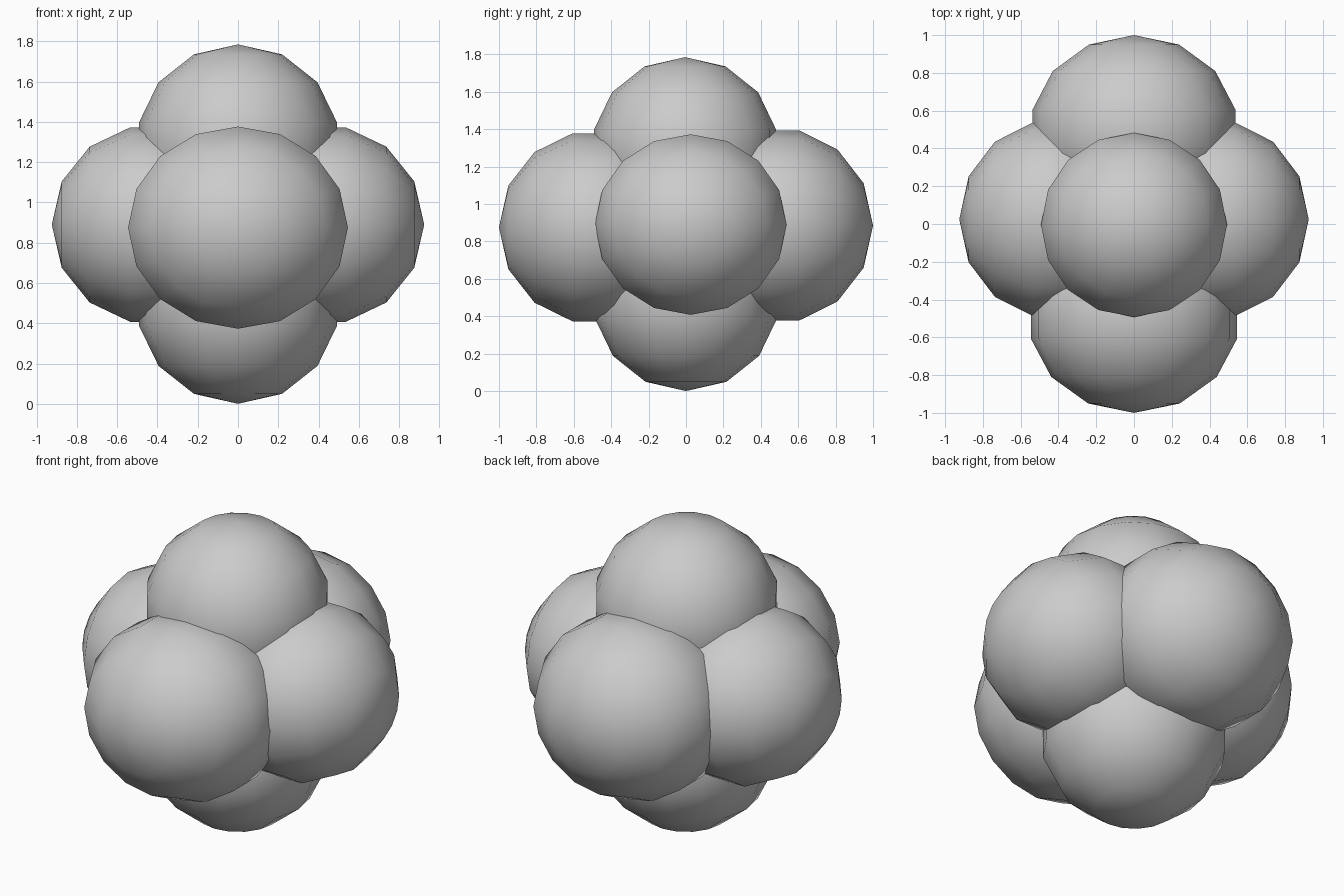
import bpy
import math
from mathutils import Matrix, Vector

cube = bpy.data.objects.get("Cube")
if cube:
    bpy.data.objects.remove(cube, do_unlink=True)

# Single plain grey
grey = bpy.data.materials.new("light_grey")
grey.use_nodes = True
grey.diffuse_color = (0.6, 0.6, 0.6, 1)
grey.node_tree.nodes["Principled BSDF"].inputs["Base Color"].default_value = (0.6, 0.6, 0.6, 1)


def lobe(name, axis, center, radii):
    """Low-poly ellipsoid whose pole points outwards along axis."""
    bpy.ops.mesh.primitive_uv_sphere_add(segments=16, ring_count=7, radius=1)
    ob = bpy.context.object
    ob.name = name
    turn = Vector((0, 0, 1)).rotation_difference(Vector(axis)).to_matrix().to_4x4()
    ob.data.transform(Matrix.Translation(center) @ Matrix.Diagonal((*radii, 1)) @ turn)
    ob.data.materials.append(grey)
    bpy.ops.object.shade_smooth()
    return ob


# Side lobes
for name, side in (("left_lobe", 1), ("right_lobe", -1)):
    lobe(name, (side, 0, 0), (side * 0.425, 0.025, 0.89), (0.5, 0.525, 0.495))

# Front and back lobes
lobe("front_lobe", (0, -1, 0), (0, -0.495, 0.875), (0.56, 0.505, 0.515))
lobe("back_lobe", (0, 1, 0), (0, 0.495, 0.885), (0.55, 0.505, 0.52))

# Top and bottom lobes
lobe("top_lobe", (0, 0, 1), (0, -0.005, 1.285), (0.505, 0.5, 0.5))
lobe("bottom_lobe", (0, 0, -1), (0, 0, 0.5), (0.505, 0.5, 0.5))
